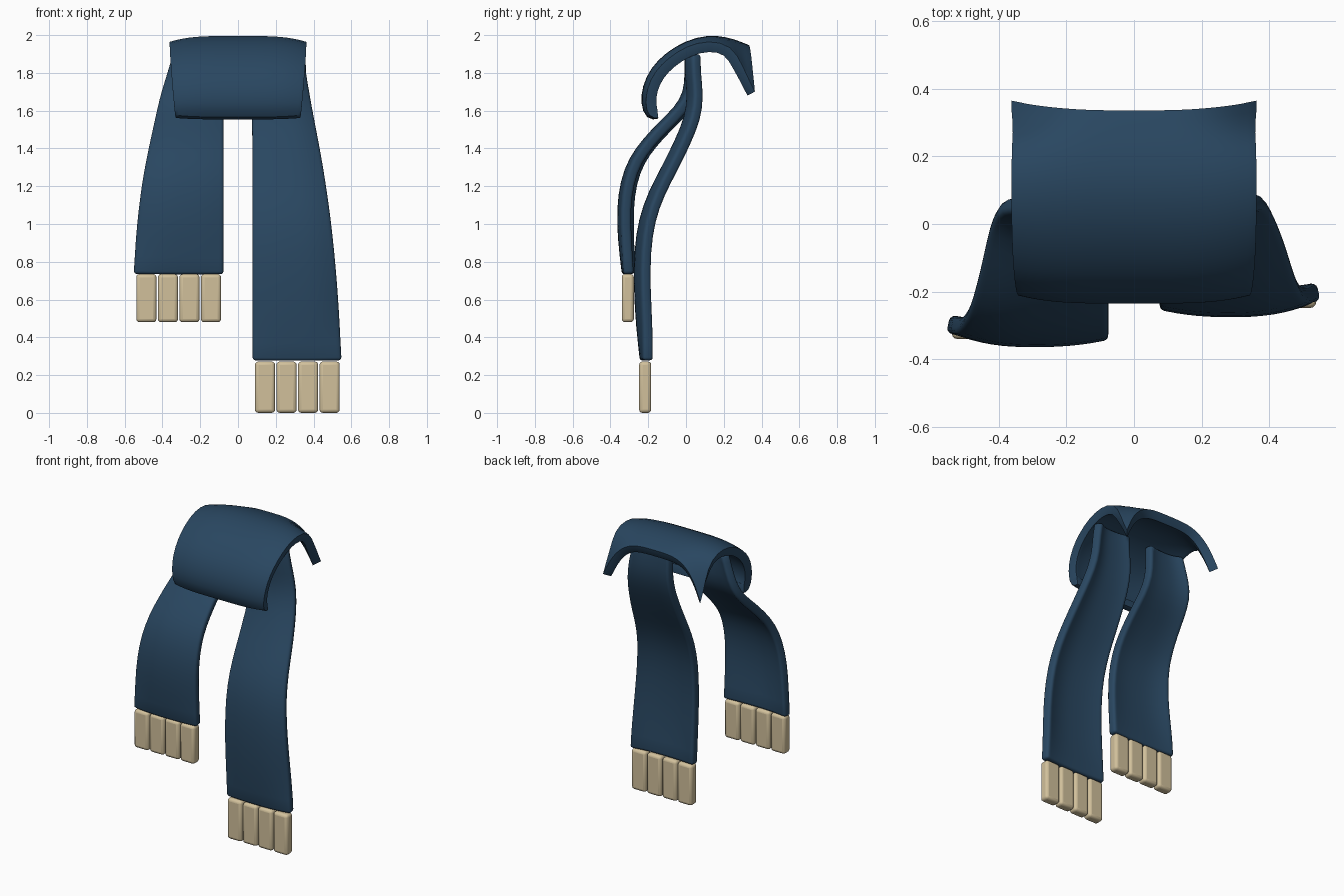
import bpy
import math

cube = bpy.data.objects.get("Cube")
if cube:
    bpy.data.objects.remove(cube, do_unlink=True)


def make_material(name, color):
    mat = bpy.data.materials.new(name)
    mat.use_nodes = True
    mat.diffuse_color = (*color, 1)
    mat.node_tree.nodes["Principled BSDF"].inputs["Base Color"].default_value = (*color, 1)
    return mat


NAVY = make_material("navy wool", (0.022, 0.062, 0.118))
CREAM = make_material("cream fringe", (0.64, 0.53, 0.33))


def finish(obj, mat, bevel):
    """Colour, round the edges and smooth the shading."""
    obj.data.materials.append(mat)
    mod = obj.modifiers.new("rounded edges", "BEVEL")
    mod.width, mod.segments = bevel, 3
    mod.limit_method, mod.angle_limit = "ANGLE", math.radians(50)
    bpy.ops.object.select_all(action="DESELECT")
    obj.select_set(True)
    bpy.context.view_layer.objects.active = obj
    bpy.ops.object.shade_smooth_by_angle(angle=math.radians(60))


def cloth(name, rows, thickness):
    """Thick cloth sheet from a grid of points."""
    n = len(rows[0])
    verts = [p for row in rows for p in row]
    faces = [(i * n + j, i * n + j + 1, (i + 1) * n + j + 1, (i + 1) * n + j)
             for i in range(len(rows) - 1) for j in range(n - 1)]
    mesh = bpy.data.meshes.new(name)
    mesh.from_pydata(verts, [], faces)
    obj = bpy.data.objects.new(name, mesh)
    bpy.context.collection.objects.link(obj)
    sub = obj.modifiers.new("soft folds", "SUBSURF")
    sub.levels = sub.render_levels = 1
    sub.boundary_smooth = "PRESERVE_CORNERS"
    solid = obj.modifiers.new("thickness", "SOLIDIFY")
    solid.thickness, solid.offset = thickness, 0
    finish(obj, NAVY, 0.017)


def mix(a, b, t):
    return a + (b - a) * t


# Collar wrap: middle profile, side profile (y, z) and half width, front hem to back
middle = [(-0.155, 1.585), (-0.19, 1.575), (-0.212, 1.64), (-0.205, 1.72), (-0.165, 1.81),
          (-0.09, 1.885), (0.01, 1.946), (0.12, 1.974), (0.21, 1.962), (0.27, 1.943), (0.325, 1.92)]
side = [(-0.15, 1.59), (-0.175, 1.585), (-0.188, 1.64), (-0.18, 1.71), (-0.145, 1.79),
        (-0.075, 1.86), (0.015, 1.918), (0.12, 1.945), (0.225, 1.925), (0.275, 1.83), (0.345, 1.69)]
half = [0.325, 0.328, 0.333, 0.34, 0.346, 0.352, 0.355, 0.355, 0.352, 0.345, 0.345]
columns = [-1 + k / 8 for k in range(17)]
rows = []
for m, s, h in zip(middle, side, half):
    rows.append([(u * h, mix(m[0], s[0], abs(u) ** 4), mix(m[1], s[1], abs(u) ** 4))
                 for u in columns])
cloth("collar_wrap", rows, 0.056)


def strap(name, sign, path):
    """Hanging end; path holds (y, z, outer x), edges curl backward."""
    rows = []
    for i, (y, z, outer) in enumerate(path):
        flat = 0.4 if i == len(path) - 1 else 1
        row = []
        for k in range(9):
            t = k / 8
            s = 2 * t - 1
            curl = (0.04 if s > 0 else 0.022) * abs(s) ** 2.5 * flat
            row.append((sign * mix(0.078, outer, t), y + curl, z))
        rows.append(row[::sign])
    cloth(name, rows, 0.055)


strap("left_strap", 1, [
    (0.02, 1.90, 0.335), (0.02, 1.80, 0.352), (0.035, 1.68, 0.372), (0.02, 1.56, 0.394),
    (-0.035, 1.43, 0.42), (-0.105, 1.29, 0.446), (-0.175, 1.16, 0.466), (-0.225, 1.02, 0.486),
    (-0.248, 0.86, 0.504), (-0.25, 0.66, 0.522), (-0.238, 0.46, 0.535), (-0.217, 0.278, 0.546)])

strap("right_strap", -1, [
    (0.02, 1.90, 0.335), (0.02, 1.80, 0.365), (0.015, 1.69, 0.40), (-0.04, 1.60, 0.422),
    (-0.125, 1.52, 0.44), (-0.21, 1.43, 0.46), (-0.28, 1.335, 0.48), (-0.322, 1.22, 0.502),
    (-0.34, 1.08, 0.521), (-0.335, 0.92, 0.538), (-0.312, 0.735, 0.55)])


# Fringe blocks under each hem
def fringe(side_name, sign, y, low, high):
    for k in range(4):
        bpy.ops.mesh.primitive_cube_add(size=1, location=(sign * (0.143 + 0.114 * k), y, (low + high) / 2))
        obj = bpy.context.object
        obj.name = f"{side_name}_fringe_{k + 1}"
        for v in obj.data.vertices:
            v.co.x *= 0.107
            v.co.y *= 0.064
            v.co.z *= high - low
        finish(obj, CREAM, 0.018)


fringe("left", 1, -0.216, 0.0, 0.272)
fringe("right", -1, -0.308, 0.48, 0.735)
